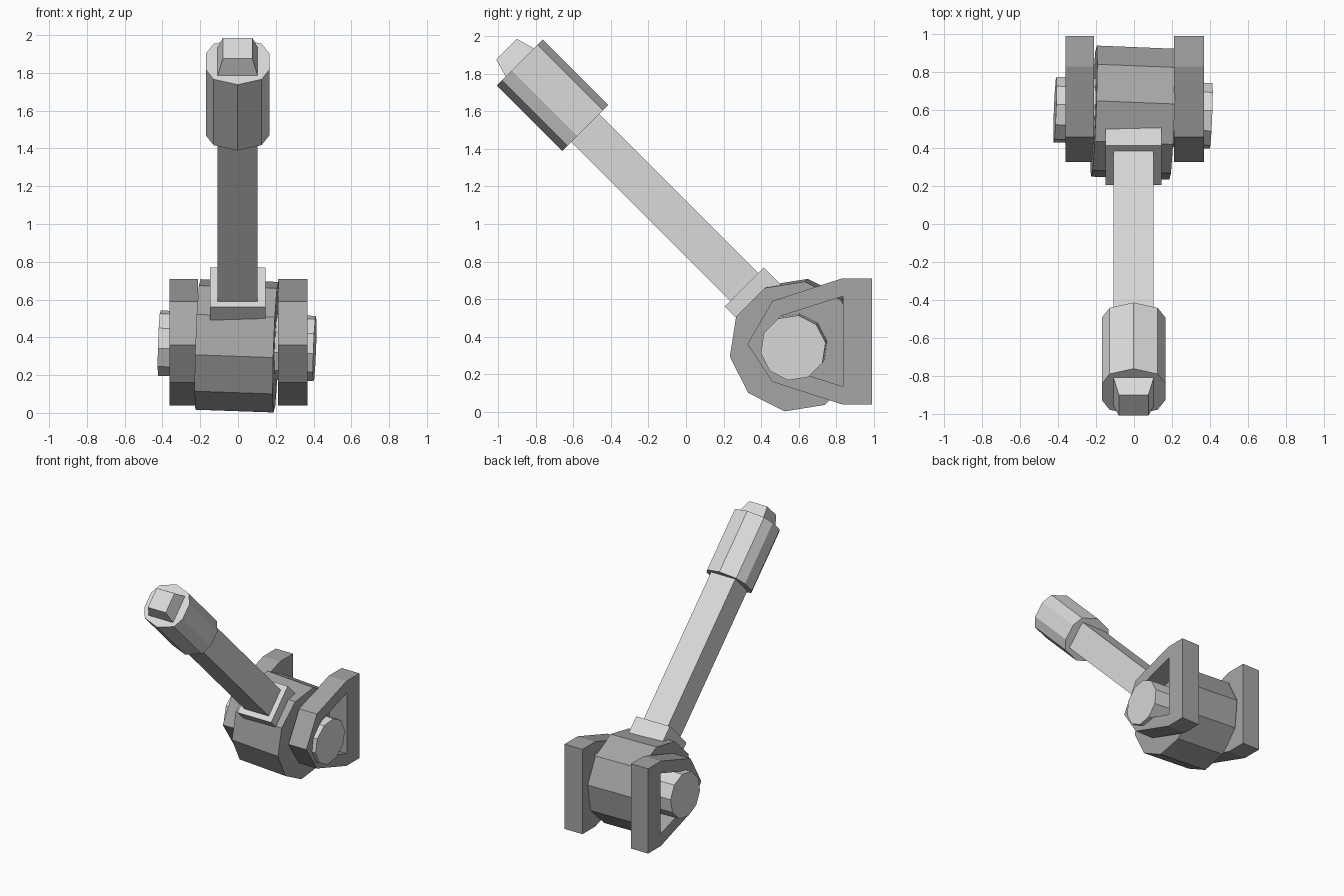
import bpy
from math import cos, sin, radians
from mathutils import Matrix, Vector

cube = bpy.data.objects.get("Cube")
if cube:
    bpy.data.objects.remove(cube)


def material(name, value):
    m = bpy.data.materials.new(name)
    m.use_nodes = True
    colour = (value, value, value, 1)
    m.diffuse_color = colour
    m.node_tree.nodes["Principled BSDF"].inputs["Base Color"].default_value = colour
    return m


light = material("light grey", 0.70)
dark = material("dark grey", 0.38)


def loft(name, rings, mat, matrix=Matrix(), closed=False):
    """Join rings of equal length; cap the ends, or close the loop into a ring solid."""
    n, count = len(rings[0]), len(rings)
    verts = [p for ring in rings for p in ring]
    faces = []
    for r in range(count if closed else count - 1):
        a, b = r * n, (r + 1) % count * n
        faces += [(a + i, a + (i + 1) % n, b + (i + 1) % n, b + i) for i in range(n)]
    if not closed:
        faces += [tuple(reversed(range(n))), tuple(range((count - 1) * n, count * n))]
    mesh = bpy.data.meshes.new(name)
    mesh.from_pydata(verts, [], faces)
    mesh.transform(matrix)
    mesh.materials.append(mat)
    obj = bpy.data.objects.new(name, mesh)
    bpy.context.collection.objects.link(obj)
    # Consistent outward normals
    bpy.context.view_layer.objects.active = obj
    obj.select_set(True)
    bpy.ops.object.mode_set(mode='EDIT')
    bpy.ops.mesh.select_all(action='SELECT')
    bpy.ops.mesh.normals_make_consistent(inside=False)
    bpy.ops.object.mode_set(mode='OBJECT')
    obj.select_set(False)
    return obj


def square(half, z):
    return [(-half, -half, z), (half, -half, z), (half, half, z), (-half, half, z)]


# Drum and pin: ten-sided, on a slightly tilted shared axle
axle = Matrix.Translation((-0.005, 0.587, 0.355)) @ Matrix.Rotation(radians(-2.3), 4, 'Z') \
    @ Matrix.Rotation(radians(2), 4, 'Y')


def decagon(radius, x):
    angles = [radians(9 + 36 * i) for i in range(10)]
    return [(x, radius * cos(a), radius * sin(a)) for a in angles]


for name, radius, half, mat in (("drum", 0.35, 0.207, dark), ("axle_pin", 0.175, 0.412, light)):
    loft(name, [decagon(radius, -half), decagon(radius, half)], mat, axle)

# Lever: local z runs along the leaning rod, starting at the collar face
lever = Matrix.Translation((-0.002, 0.31, 0.665)) @ Matrix.Rotation(radians(45), 4, 'X')
END = 1.69
loft("collar", [square(0.147, -0.2), square(0.147, 0)], light, lever)
loft("rod", [square(0.106, -0.1), square(0.106, END), square(0.078, END + 0.1)], light, lever)

# Grip: ten-sided sleeve with broad side faces
quarter = [(0.168, 0.06), (0.127, 0.133), (0, 0.173)]
half_ring = quarter + [(-x, y) for x, y in quarter[1::-1]]
grip = half_ring + [(-x, -y) for x, y in half_ring]
loft("grip", [[(x, y, z) for x, y in grip] for z in (END - 0.493, END)], light, lever)

# Side brackets: pointed frames around an open window
outer_half = [(0.99, 0.335), (0.83, 0.335), (0.46, 0.215)]
inner_half = [(0.835, 0.24), (0.835, 0.24), (0.505, 0.135)]
MID = 0.375


def outline(half, tip):
    return [(y, MID + z) for y, z in half] + [(tip, 0.36)] + [(y, MID - z) for y, z in reversed(half)]


# Distinct window corners keep both outlines at the same point count
inner_half[0] = (0.835, 0.12)
outer, inner = outline(outer_half, 0.327), outline(inner_half, 0.41)
for side, x0, x1 in (("left", 0.212, 0.368), ("right", -0.362, -0.212)):
    rings = [[(x, y, z) for y, z in pts]
             for pts, x in ((outer, x0), (outer, x1), (inner, x1), (inner, x0))]
    loft(side + "_bracket", rings, dark, closed=True)
